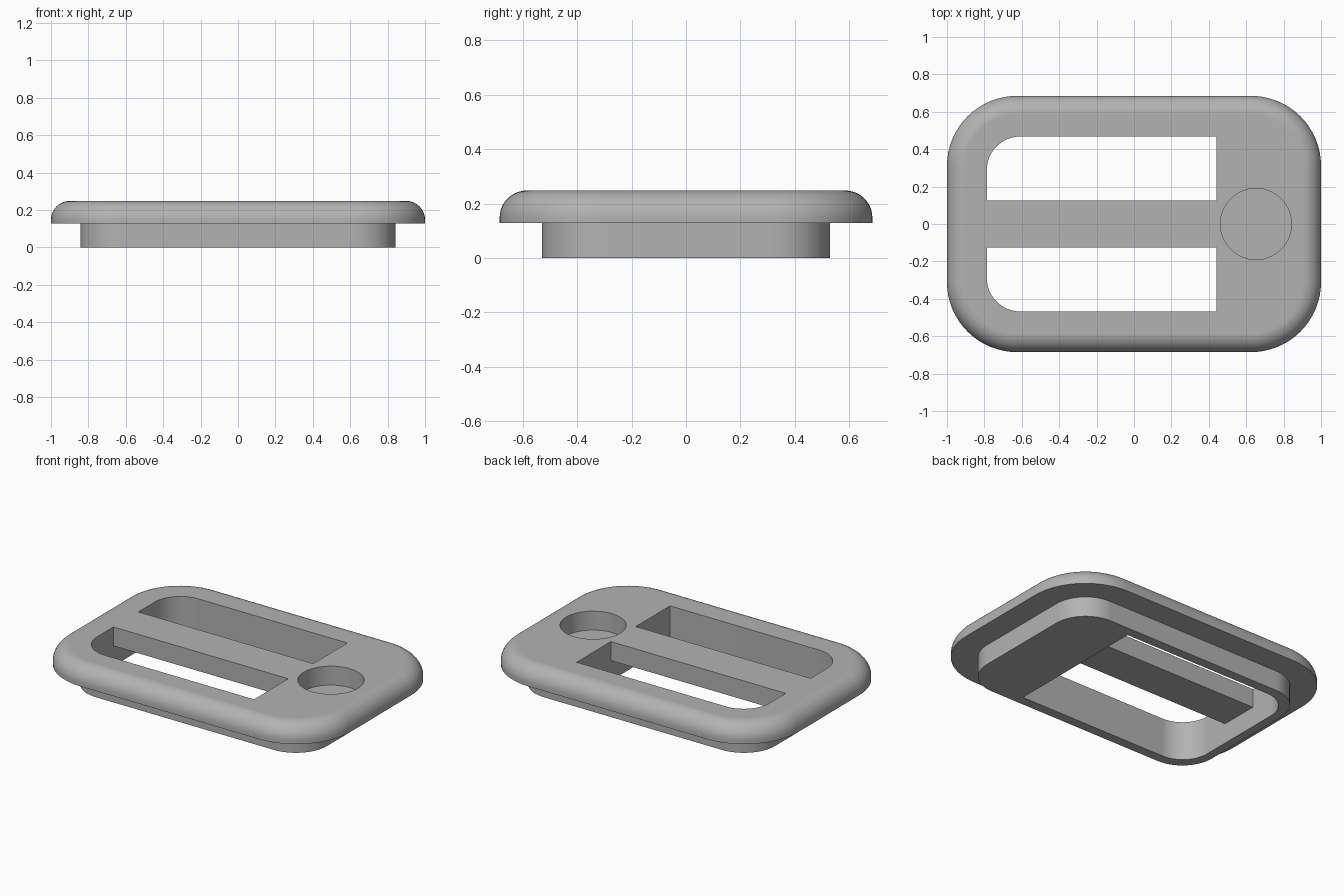
import bpy
import bmesh
from math import cos, sin, pi, radians

cube = bpy.data.objects.get("Cube")
if cube:
    bpy.data.objects.remove(cube, do_unlink=True)

grey = bpy.data.materials.new("plain grey")
grey.use_nodes = True
grey.diffuse_color = (0.45, 0.45, 0.45, 1)
grey.node_tree.nodes["Principled BSDF"].inputs["Base Color"].default_value = grey.diffuse_color

TOP, STEP = 0.248, 0.128   # top face, underside of the flange
ROLL = 0.1                 # rounding of the flange's upper edge


def outline(x0, x1, y, r_left, r_right, steps=16):
    """Rounded rectangle, counter-clockwise; a zero radius gives a sharp corner."""
    pts = []
    corners = ((x1, 1, 1, r_right), (x0, -1, 1, r_left),
               (x0, -1, -1, r_left), (x1, 1, -1, r_right))
    for k, (x, sx, sy, r) in enumerate(corners):
        n = steps if r > 0 else 0
        for i in range(n + 1):
            a = (k + i / max(n, 1)) * pi / 2
            pts.append((x - sx * r + r * cos(a), sy * (y - r) + r * sin(a)))
    return pts


def loft(name, layers):
    """Closed solid through matching outlines, given as (points, z) from the bottom up."""
    bm = bmesh.new()
    rings = [[bm.verts.new((x, y, z)) for x, y in pts] for pts, z in layers]
    bm.faces.new(rings[0][::-1])
    bm.faces.new(rings[-1])
    for low, high in zip(rings, rings[1:]):
        for i in range(len(low)):
            j = (i + 1) % len(low)
            bm.faces.new((low[i], low[j], high[j], high[i]))
    mesh = bpy.data.meshes.new(name)
    bm.to_mesh(mesh)
    bm.free()
    mesh.materials.append(grey)
    ob = bpy.data.objects.new(name, mesh)
    bpy.context.collection.objects.link(ob)
    return ob


def prism(name, pts, z0, z1):
    return loft(name, [(pts, z0), (pts, z1)])


def combine(ob, tool, operation):
    """Apply a boolean and discard the tool."""
    mod = ob.modifiers.new(operation, 'BOOLEAN')
    mod.operation, mod.solver, mod.object = operation, 'EXACT', tool
    bpy.context.view_layer.objects.active = ob
    bpy.ops.object.modifier_apply(modifier=mod.name)
    bpy.data.objects.remove(tool, do_unlink=True)


def flange_outline(inset):
    return outline(inset - 1, 1 - inset, 0.685 - inset, 0.375 - inset, 0.375 - inset)


# Flange with a rolled upper edge
layers = [(flange_outline(0), STEP)]
for i in range(13):
    a = i / 12 * pi / 2
    layers.append((flange_outline(ROLL * (1 - cos(a))), TOP - ROLL + ROLL * sin(a)))
body = loft("slotted_plate", layers)

# Narrower plug beneath the flange
plug = prism("plug", outline(-0.843, 0.843, 0.53, 0.22, 0.22), 0, 0.19)
combine(body, plug, 'UNION')

# Window through the plate, leaving a crossbar in the flange only
window = prism("window_cutter", outline(-0.787, 0.44, 0.468, 0.18, 0), -0.2, 0.6)
bar = prism("crossbar", outline(-0.9, 0.6, 0.125, 0, 0), STEP, 0.8)
combine(window, bar, 'DIFFERENCE')
combine(body, window, 'DIFFERENCE')

# Blind round recess beside the slots
circle = [(0.652 + 0.19 * cos(i * pi / 32), 0.19 * sin(i * pi / 32)) for i in range(64)]
combine(body, prism("recess_cutter", circle, STEP, 0.6), 'DIFFERENCE')

# Smooth curves, crisp edges, flat large faces
bpy.ops.object.select_all(action='DESELECT')
body.select_set(True)
bpy.context.view_layer.objects.active = body
bpy.ops.object.shade_smooth_by_angle(angle=radians(30))
normals = body.modifiers.new("flat_face_normals", 'WEIGHTED_NORMAL')
normals.keep_sharp = True
